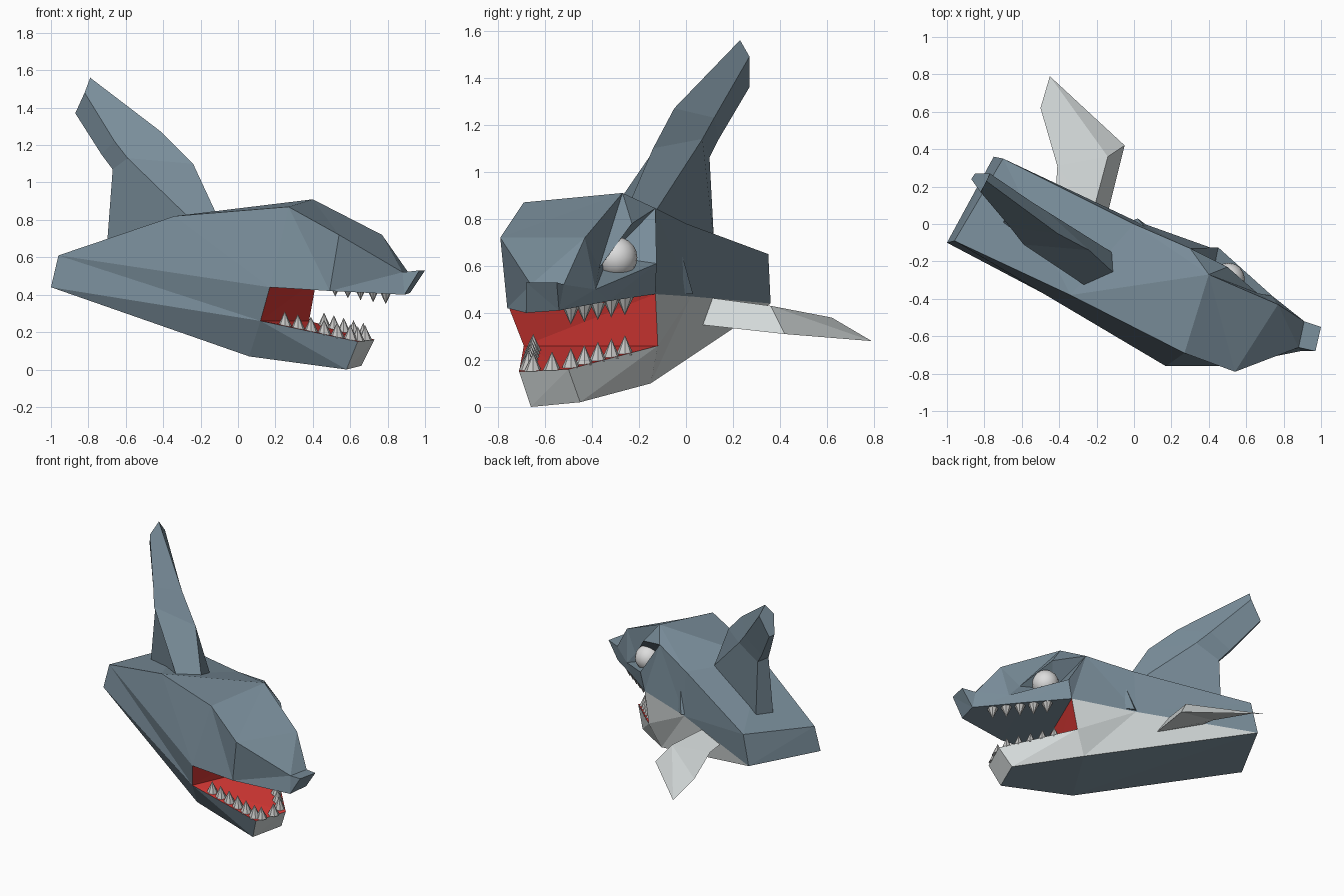
import bpy, bmesh, math
from mathutils import Vector

cube = bpy.data.objects.get("Cube")
if cube:
    bpy.data.objects.remove(cube, do_unlink=True)


def material(name, r, g, b):
    m = bpy.data.materials.new(name)
    m.use_nodes = True
    m.diffuse_color = (r, g, b, 1)
    node = next(n for n in m.node_tree.nodes if n.type == "BSDF_PRINCIPLED")
    node.inputs["Base Color"].default_value = (r, g, b, 1)
    return m


blue = material("slate blue skin", .19, .265, .32)
pale = material("pale grey belly", .65, .69, .69)
red = material("mouth red", .68, .04, .035)
ivory = material("tooth grey", .55, .55, .54)
white = material("eye white", .72, .72, .72)


def finish(name, bm, mats):
    bmesh.ops.recalc_face_normals(bm, faces=bm.faces)
    me = bpy.data.meshes.new(name)
    bm.to_mesh(me)
    bm.free()
    for m in mats:
        me.materials.append(m)
    ob = bpy.data.objects.new(name, me)
    bpy.context.collection.objects.link(ob)
    return ob


def panels(name, points, groups, mats):
    """Flat panels between named corner points, one group per material."""
    bm = bmesh.new()
    v = {k: bm.verts.new(p) for k, p in points.items()}
    for index, group in enumerate(groups):
        for line in group:
            bm.faces.new([v[k] for k in line.split()]).material_index = index
    bmesh.ops.triangulate(bm, faces=[f for f in bm.faces if len(f.verts) > 3])
    return finish(name, bm, mats)


# Head and body: r = far side, l = eye side
tail = {
    "tail_rl": (-1, -.1, .44), "tail_ru": (-.96, -.09, .61),
    "tail_lu": (-.7, .35, .65), "tail_ll": (-.75, .36, .44),
    "back_r": (-.34, -.38, .82), "back_l": (0, 0, .78), "flank_l": (0, .02, .47),
}
skull = {
    "crown_r": (.27, -.69, .87), "crown_l": (.4, -.27, .91), "brow": (.3, -.13, .845),
    "muzzle_r": (.54, -.79, .72), "muzzle_l": (.77, -.43, .72),
    "lid_back": (.5, -.23, .78), "lid_front": (.66, -.37, .59),
    "socket": (.41, -.33, .64), "cheek": (.45, -.125, .61), "cheek_front": (.74, -.385, .5),
    "nose_r": (.88, -.66, .52), "nose_l": (.91, -.52, .52),
    "tip_r": (.97, -.68, .53), "tip_l": (1, -.55, .53),
    "lip_tip_r": (.89, -.68, .4), "lip_tip_l": (.92, -.54, .41),
    "lip_r": (.49, -.76, .42), "lip_l": (.66, -.33, .45),
}
jaw = {
    "corner_ru": (.17, -.76, .44), "corner_lu": (.42, -.13, .48),
    "corner_rd": (.12, -.69, .26), "corner_ld": (.38, -.12, .26),
    "chin_ru": (.64, -.71, .15), "chin_lu": (.73, -.5, .16),
    "chin_rd": (.58, -.66, 0), "chin_ld": (.66, -.45, .02),
    "keel_r": (.06, -.55, .07), "keel_l": (.3, -.15, .1),
}
skin = [
    # rear cut, back and flanks
    "tail_rl tail_ru tail_lu tail_ll",
    "tail_ru back_r back_l tail_lu",
    "tail_ru corner_ru crown_r back_r",
    "tail_rl corner_rd corner_ru tail_ru",
    "tail_lu back_l flank_l tail_ll",
    "back_r crown_r crown_l back_l",
    "crown_l brow back_l",
    "back_l brow corner_lu flank_l",
    # muzzle
    "crown_r corner_ru lip_r",
    "crown_r lip_r muzzle_r",
    "crown_r muzzle_r muzzle_l crown_l",
    "muzzle_r nose_r nose_l muzzle_l",
    "muzzle_r lip_r lip_tip_r nose_r",
    "nose_r lip_tip_r tip_r",
    "nose_l tip_l lip_tip_l",
    "nose_r tip_r tip_l nose_l",
    "tip_r lip_tip_r lip_tip_l tip_l",
    # frowning eyelid
    "crown_l lid_back brow",
    "crown_l lid_front lid_back",
    "crown_l muzzle_l lid_front",
    # eye socket and cheek
    "brow lid_back socket",
    "lid_back lid_front socket",
    "lid_front muzzle_l cheek_front",
    "lid_front cheek_front socket",
    "brow socket cheek",
    "cheek socket cheek_front",
    "brow cheek corner_lu",
    "cheek cheek_front lip_l corner_lu",
    "cheek_front nose_l lip_tip_l lip_l",
    "muzzle_l nose_l cheek_front",
    # roof of the mouth
    "corner_ru corner_lu lip_l lip_r",
    "lip_r lip_l lip_tip_l lip_tip_r",
    # far side of the jaw and underside
    "tail_rl keel_r corner_rd",
    "corner_rd keel_r chin_rd chin_ru",
    "tail_rl tail_ll keel_l keel_r",
    "keel_r keel_l chin_ld chin_rd",
]
belly = [
    "tail_ll flank_l keel_l",
    "flank_l corner_lu corner_ld keel_l",
    "corner_ld chin_lu chin_ld keel_l",
    "chin_ru chin_rd chin_ld chin_lu",
]
mouth = [
    "corner_ru corner_rd corner_ld corner_lu",
    "corner_rd chin_ru chin_lu corner_ld",
]
panels("body", {**tail, **skull, **jaw}, [skin, belly, mouth], [blue, pale, red])

# Dorsal fin: loft of sections (leading, far, far trailing, near trailing, near)
sections = [
    [(-.11, -.26, .82), (-.26, -.33, .81), (-.7, .01, .67), (-.64, .12, .69), (-.12, -.15, .8)],
    [(-.24, -.14, 1.1), (-.59, -.11, 1.13), (-.67, .02, 1.07), (-.64, .1, 1.06), (-.47, .07, 1.14)],
    [(-.41, -.05, 1.27), (-.66, -.02, 1.22), (-.73, .09, 1.15), (-.7, .14, 1.14), (-.55, .12, 1.23)],
    [(-.79, .23, 1.56), (-.82, .17, 1.48), (-.87, .24, 1.37), (-.85, .27, 1.36), (-.77, .27, 1.49)],
]
bm = bmesh.new()
rings = [[bm.verts.new(p) for p in s] for s in sections]
for a, b in zip(rings, rings[1:]):
    for i in range(len(a)):
        j = (i + 1) % len(a)
        bm.faces.new((a[i], a[j], b[j], b[i]))
bm.faces.new(rings[0])
bm.faces.new(rings[-1])
finish("dorsal_fin", bm, [blue])

# Side fin
panels("pectoral_fin", {
    "root_up": (-.22, .06, .47), "root_low": (-.14, .06, .35), "root_back": (-.42, .14, .46),
    "bend_up": (-.14, .36, .43), "bend_low": (-.05, .42, .31), "bend_back": (-.41, .31, .43),
    "rear": (-.5, .62, .38), "tip": (-.45, .79, .28),
}, [[
    "root_back root_up bend_up bend_back",
    "bend_back bend_up tip rear",
    "root_up root_low bend_low bend_up",
    "bend_up bend_low tip",
    "root_back bend_back bend_low root_low",
    "bend_back rear tip bend_low",
    "root_back root_low root_up",
]], [pale])

# Gill flap: a small wedge on the near flank
panels("gill_flap", {
    "top": (.06, -.02, .66), "front": (.1, -.03, .48),
    "out": (.02, .03, .48), "back": (-.03, .01, .48),
}, [["top front out", "top out back", "top back front", "front back out"]], [blue])

# Eye
bpy.ops.mesh.primitive_uv_sphere_add(segments=16, ring_count=10, radius=.088,
                                     location=(.505, -.295, .635))
eye = bpy.context.object
eye.name = "eye"
eye.data.materials.append(white)
bpy.ops.object.shade_smooth_by_angle()


# Teeth: rows of cones along the lips
def tooth_row(name, start, end, count, height, radius, sign):
    start, end = Vector(start), Vector(end)
    bm = bmesh.new()
    for i in range(count):
        base = start.lerp(end, i / (count - 1))
        cone = bmesh.ops.create_cone(bm, cap_ends=True, segments=8, radius1=radius,
                                     radius2=0, depth=height)["verts"]
        for v in cone:
            v.co.z = sign * (v.co.z + height / 2)
            v.co += base
    finish(name, bm, [ivory])


tooth_row("lower_teeth_far", (.25, -.65, .225), (.6, -.67, .155), 6, .085, .041, 1)
tooth_row("lower_teeth_near", (.46, -.26, .22), (.67, -.49, .165), 5, .085, .039, 1)
tooth_row("lower_teeth_front", (.64, -.65, .15), (.68, -.57, .155), 2, .08, .039, 1)
tooth_row("upper_teeth_near", (.52, -.26, .465), (.79, -.49, .425), 5, .075, .036, -1)
